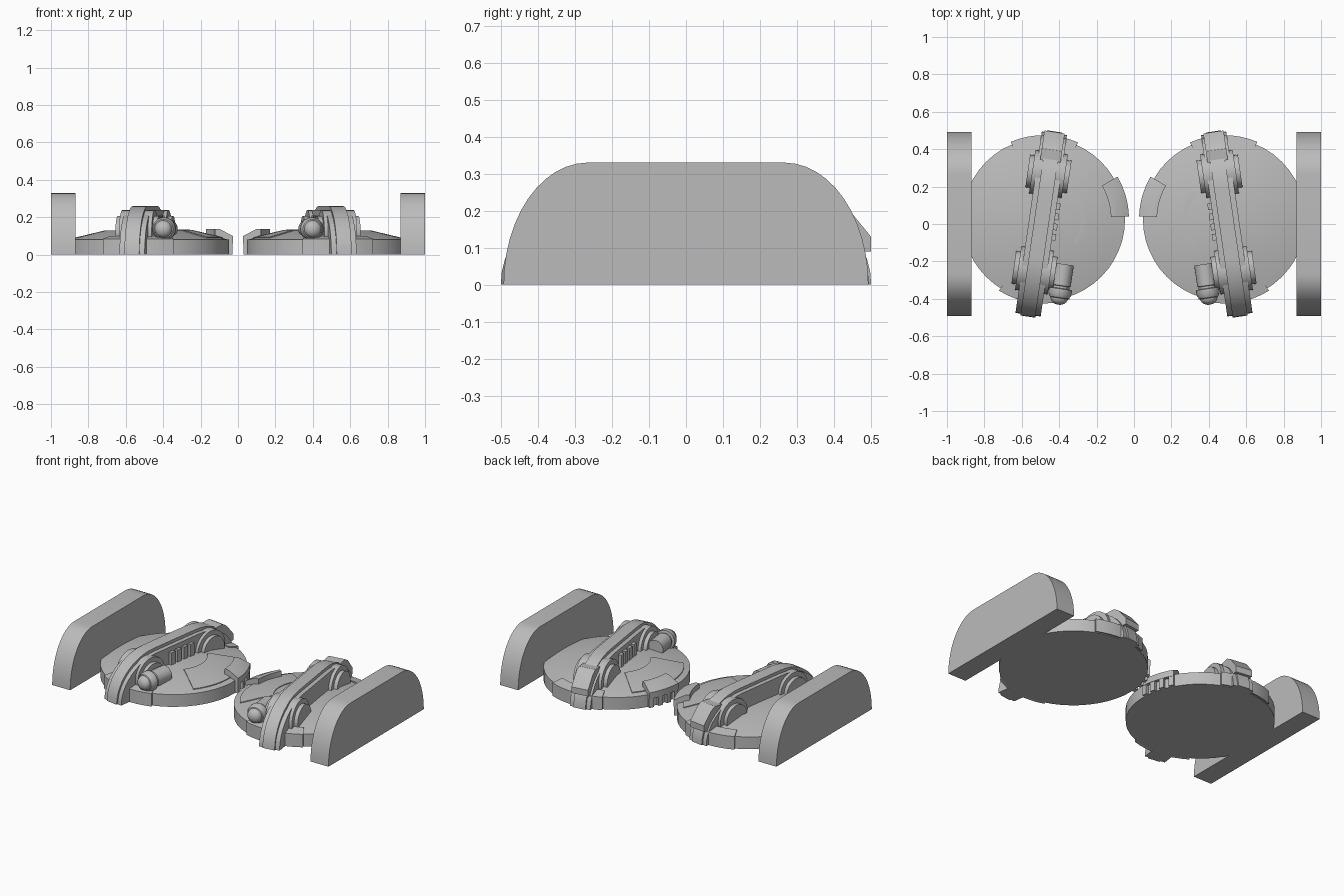
import bpy, bmesh, math
from mathutils import Matrix, Vector

cube = bpy.data.objects.get("Cube")
if cube:
    bpy.data.objects.remove(cube, do_unlink=True)

grey = bpy.data.materials.new("plain_grey")
grey.use_nodes = True
COLOUR = (0.5, 0.5, 0.5, 1)
grey.diffuse_color = COLOUR
grey.node_tree.nodes["Principled BSDF"].inputs["Base Color"].default_value = COLOUR

DISC = Matrix.Translation((-0.483, 0.025, 0))
BAND = Matrix.Translation((-0.496, 0, 0)) @ Matrix.Rotation(math.radians(-8.25), 4, "Z")


def finish(bm, name, frame):
    """Make one copy on each side, mirrored across the centre."""
    bmesh.ops.recalc_face_normals(bm, faces=bm.faces)
    bm.transform(frame)
    for side in ("right", "left"):
        mesh = bpy.data.meshes.new(name)
        bm.to_mesh(mesh)
        mesh.materials.append(grey)
        obj = bpy.data.objects.new(f"{side}_{name}", mesh)
        bpy.context.collection.objects.link(obj)
        bpy.ops.object.select_all(action="DESELECT")
        obj.select_set(True)
        bpy.context.view_layer.objects.active = obj
        bpy.ops.object.shade_smooth_by_angle(angle=math.radians(30))
        bm.transform(Matrix.Scale(-1, 4, (1, 0, 0)))
        bmesh.ops.reverse_faces(bm, faces=bm.faces)
    bm.free()


def extrude_yz(bm, profile, x0, x1):
    """Extrude a y-z outline from x0 to x1."""
    face = bm.faces.new([bm.verts.new((x0, y, z)) for y, z in profile])
    out = bmesh.ops.extrude_face_region(bm, geom=[face])["geom"]
    moved = [v for v in out if isinstance(v, bmesh.types.BMVert)]
    bmesh.ops.translate(bm, verts=moved, vec=(x1 - x0, 0, 0))


def lathe(bm, profile, steps, frame=Matrix()):
    """Spin an r-z outline that starts and ends on the axis."""
    points = [bm.verts.new((r, 0, z)) for r, z in profile]
    edges = [bm.edges.new(pair) for pair in zip(points, points[1:])]
    bmesh.ops.spin(bm, geom=points + edges, cent=(0, 0, 0), axis=(0, 0, 1),
                   angle=math.tau, steps=steps)
    bmesh.ops.remove_doubles(bm, verts=bm.verts, dist=1e-5)
    bm.transform(frame)


def sector(bm, profile, start, end, steps=8):
    """Sweep a closed r-z outline between two angles in degrees."""
    rings = []
    for i in range(steps + 1):
        a = math.radians(start + (end - start) * i / steps)
        rings.append([bm.verts.new((r * math.cos(a), r * math.sin(a), z)) for r, z in profile])
    n = len(profile)
    for a, b in zip(rings, rings[1:]):
        for j in range(n):
            k = (j + 1) % n
            bm.faces.new((a[j], a[k], b[k], b[j]))
    bm.faces.new(rings[0])
    bm.faces.new(rings[-1])


def arch(flat, reach, height, steps=12):
    """Flat-topped outline with rounded shoulders, standing on the floor."""
    quarter = [(flat + reach * math.cos(t), height * math.sin(t))
               for t in (math.pi / 2 * i / steps for i in range(steps + 1))]
    return quarter + [(-y, z) for y, z in reversed(quarter)]


# Rounded end blocks
bm = bmesh.new()
extrude_yz(bm, arch(0.265, 0.228, 0.33), -1.0, -0.87)
finish(bm, "end_block", Matrix())

# Shallow round body
bm = bmesh.new()
lathe(bm, [(0, 0), (0.435, 0), (0.435, 0.08), (0.235, 0.128), (0, 0.133)], 48)
finish(bm, "disc_body", DISC)

# Raised panel on the inner top of the disc
bm = bmesh.new()
sector(bm, [(0.2, 0.11), (0.2, 0.134), (0.235, 0.133), (0.4, 0.094), (0.4, 0.07)], -38, 42, 14)
finish(bm, "top_panel", DISC)

# Rim brackets where the band crosses the edge
for name, start, end in (("rear_bracket", 66, 113), ("front_bracket", 238, 288)):
    bm = bmesh.new()
    sector(bm, [(0.38, 0.02), (0.38, 0.1), (0.45, 0.085), (0.45, 0)], start, end)
    finish(bm, name, DISC)

# Inner rim clip with teeth below its lip
bm = bmesh.new()
sector(bm, [(0.36, 0.08), (0.36, 0.137), (0.385, 0.137), (0.456, 0.1), (0.456, 0.06), (0.42, 0.06)], 2, 30)
for i in range(4):
    sector(bm, [(0.42, 0), (0.42, 0.07), (0.454, 0.07), (0.454, 0)], 2 + 8 * i, 6 + 8 * i, 2)
finish(bm, "rim_clip", DISC)

# Arched band in two stepped layers
for name, half, shape in (("band_base", 0.068, arch(0.18, 0.31, 0.24)),
                          ("band_ridge", 0.04, arch(0.18, 0.32, 0.26))):
    bm = bmesh.new()
    extrude_yz(bm, shape, -half, half)
    finish(bm, name, BAND)

# Wedge plate on the rear end of the band
bm = bmesh.new()
extrude_yz(bm, [(0.34, 0.22), (0.40, 0.225), (0.435, 0.205), (0.497, 0.13),
                (0.497, 0.09), (0.44, 0.09)], -0.055, 0.055)
finish(bm, "rear_plate", BAND)

# Stepped round bosses on both flanks of the band
for name, y in (("front_boss", -0.25), ("rear_boss", 0.27)):
    bm = bmesh.new()
    for radius, half in ((0.118, 0.088), (0.088, 0.112)):
        frame = Matrix.Translation((0, y, 0.12)) @ Matrix.Rotation(math.pi / 2, 4, "Y")
        bmesh.ops.create_cone(bm, cap_ends=True, segments=32, radius1=radius,
                              radius2=radius, depth=2 * half, matrix=frame)
    finish(bm, name, BAND)

# Upright ribs on the inner flank
bm = bmesh.new()
for i in range(4):
    frame = Matrix.LocRotScale(Vector((0.07, -0.06 + 0.055 * i, 0.155)), None,
                               Vector((0.035, 0.035, 0.11)))
    bmesh.ops.create_cube(bm, size=1, matrix=frame)
finish(bm, "flank_ribs", BAND)

# Canister with collar and domed nose, pointing forward
bm = bmesh.new()
dome = [(0.046 * math.cos(t), 0.183 + 0.036 * math.sin(t))
        for t in (math.pi / 2 * i / 6 for i in range(7))]
outline = [(0, 0), (0.052, 0), (0.052, 0.115), (0.046, 0.118), (0.046, 0.13),
           (0.062, 0.133), (0.062, 0.16), (0.052, 0.18)] + dome
lathe(bm, outline, 24, Matrix.Translation((0.152, -0.195, 0.137)) @ Matrix.Rotation(math.pi / 2, 4, "X"))
finish(bm, "canister", BAND)
